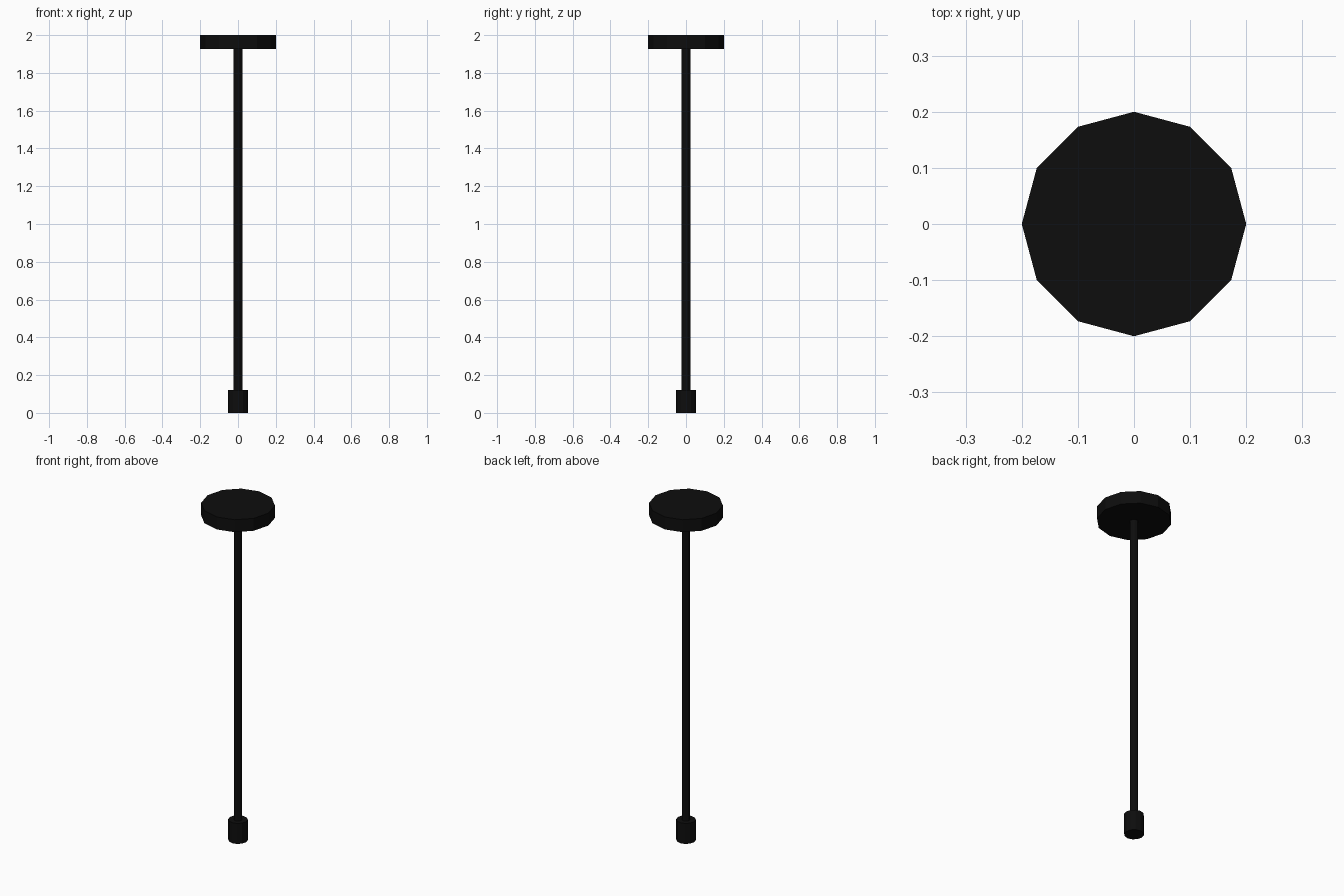
import bpy

if "Cube" in bpy.data.objects:
    bpy.data.objects.remove(bpy.data.objects["Cube"])

black = bpy.data.materials.new("matte black")
black.diffuse_color = (0.004, 0.004, 0.004, 1)
black.use_nodes = True
black.node_tree.nodes["Principled BSDF"].inputs["Base Color"].default_value = black.diffuse_color


def cylinder(name, radius, z0, z1, sides=12):
    bpy.ops.mesh.primitive_cylinder_add(
        vertices=sides, radius=radius, depth=z1 - z0, location=(0, 0, (z0 + z1) / 2))
    ob = bpy.context.object
    ob.name = name
    ob.data.materials.append(black)
    return ob


# Round plate fixed to the ceiling
cylinder("ceiling_plate", 0.2, 1.926, 2.0)
# Long hanging rod
cylinder("hanging_rod", 0.023, 0.122, 1.926)
# Bulb socket at the lower end
cylinder("bulb_socket", 0.053, 0.0, 0.122)
